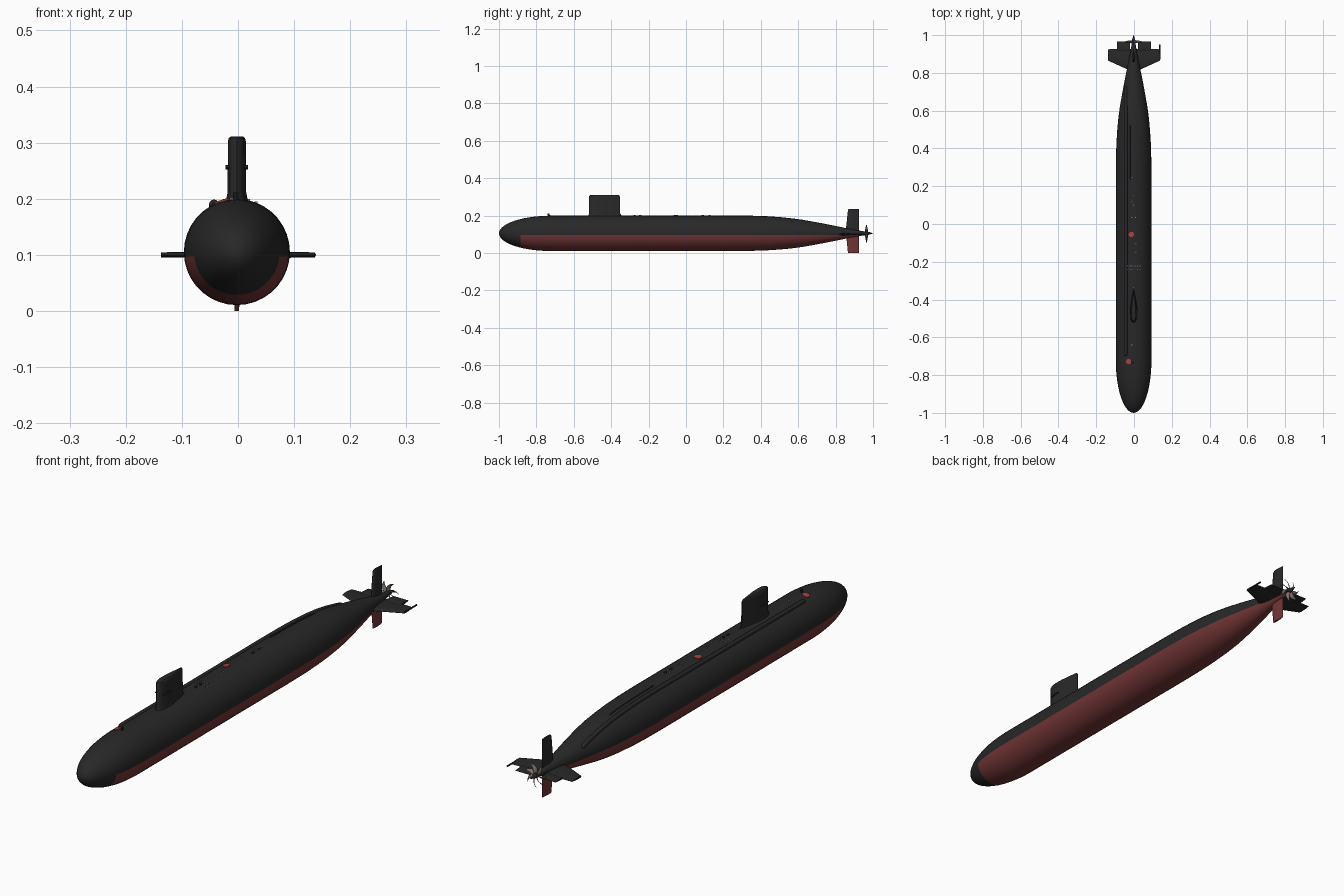
import bpy, bmesh, math
from mathutils import Vector, Matrix

if "Cube" in bpy.data.objects:
    bpy.data.objects.remove(bpy.data.objects["Cube"])

CX, CZ, R = -0.002, 0.105, 0.0945      # hull axis and radius
WATER = 0.097                          # paint line height
NOSE = -0.885                          # red paint starts here


def material(name, col):
    m = bpy.data.materials.new(name)
    m.diffuse_color = (*col, 1)
    m.use_nodes = True
    m.node_tree.nodes["Principled BSDF"].inputs["Base Color"].default_value = m.diffuse_color
    return m


BLACK = material("hull_black", (0.021, 0.021, 0.021))
RED = material("antifouling_red", (0.17, 0.036, 0.036))
HATCH = material("hatch_red", (0.40, 0.055, 0.04))
BRONZE = material("propeller_bronze", (0.20, 0.165, 0.145))
GREY = material("fitting_grey", (0.25, 0.25, 0.25))


def finish(name, bm, mats, angle=35):
    bmesh.ops.recalc_face_normals(bm, faces=bm.faces)
    me = bpy.data.meshes.new(name)
    bm.to_mesh(me)
    bm.free()
    ob = bpy.data.objects.new(name, me)
    bpy.context.collection.objects.link(ob)
    for m in mats:
        me.materials.append(m)
    bpy.ops.object.select_all(action='DESELECT')
    ob.select_set(True)
    bpy.context.view_layer.objects.active = ob
    bpy.ops.object.shade_smooth_by_angle(angle=math.radians(angle))
    return ob


def loft(rings):
    """Skin a list of equal-length closed rings and cap the ends."""
    bm = bmesh.new()
    vs = [[bm.verts.new(p) for p in r] for r in rings]
    n = len(vs[0])
    for a, b in zip(vs, vs[1:]):
        for i in range(n):
            j = (i + 1) % n
            bm.faces.new((a[i], a[j], b[j], b[i]))
    bm.faces.new(vs[0])
    bm.faces.new(vs[-1])
    return bm


def circle(x, y, z, r, n):
    return [(x + r * math.cos(2 * math.pi * i / n), y,
             z + r * math.sin(2 * math.pi * i / n)) for i in range(n)]


def foil(sections, span, thick, origin):
    """Streamlined section lofted along span; sections = (s, y_front, y_back, thickness)."""
    prof = [(0, 0), (.03, .45), (.1, .78), (.25, 1), (.45, .95), (.7, .6), (.9, .25), (1, .08)]
    outline = prof + [(c, -t) for c, t in reversed(prof[1:])]
    S, T, O = Vector(span), Vector(thick), Vector(origin)
    return loft([[O + S * s + T * (t * th / 2) + Vector((0, y0 + c * (y1 - y0), 0))
                  for c, t in outline] for s, y0, y1, th in sections])


# Hull profile: elliptical bow, parallel body, tapering stern
profile = []
for i in range(1, 15):
    a = i / 14 * math.pi / 2
    profile.append((-0.72 - 0.28 * math.cos(a), R * math.sin(a)))
profile.insert(0, (-0.9995, 0.003))
profile += [(NOSE, R * math.sqrt(1 - ((NOSE + .72) / .28) ** 2))]
profile += [(-.3, R), (0, R), (.25, R), (.35, .0935), (.43, .091), (.5, .0865), (.56, .081),
            (.62, .073), (.68, .0625), (.74, .0515), (.8, .0395), (.86, .027),
            (.91, .0175), (.95, .011)]
profile.sort()


def hull_r(y):
    for (y0, r0), (y1, r1) in zip(profile, profile[1:]):
        if y0 <= y <= y1:
            return r0 + (r1 - r0) * (y - y0) / (y1 - y0)
    return 0.01


def deck_z(x, y):
    return CZ + math.sqrt(max(hull_r(y) ** 2 - (x - CX) ** 2, 0))


bm = loft([circle(CX, y, CZ, r, 36) for y, r in profile])
bmesh.ops.bisect_plane(bm, geom=bm.verts[:] + bm.edges[:] + bm.faces[:],
                       plane_co=(0, 0, WATER), plane_no=(0, 0, 1))
for f in bm.faces:
    c = f.calc_center_median()
    f.material_index = int(c.z < WATER and c.y > NOSE)
finish("hull", bm, [BLACK, RED], 50)

# Sail with a small flare at its foot and a rounded top edge
finish("sail", foil([(.185, -.528, -.335, .046), (.202, -.522, -.345, .037), (.212, -.518, -.352, .033),
                     (.302, -.518, -.354, .032), (.308, -.515, -.357, .029), (.311, -.508, -.364, .022)],
                    (0, 0, 1), (1, 0, 0), (CX, 0, 0)), [BLACK])

# Short fittings on both sides of the sail
finish("sail_side_plate", foil([(-.020, -.5, -.45, .008), (.020, -.5, -.45, .008)],
                               (1, 0, 0), (0, 0, 1), (CX, 0, .256)), [BLACK])

# Rudders
finish("upper_rudder", foil([(.1, .852, .925, .014), (.23, .866, .925, .010), (.236, .872, .925, .006)],
                            (0, 0, 1), (1, 0, 0), (CX, 0, 0)), [BLACK])
finish("lower_rudder", foil([(0, .866, .925, .008), (.097, .856, .925, .014)],
                            (0, 0, 1), (1, 0, 0), (CX, 0, 0)), [RED])

# Stern planes, inner flaps
for side, sx in (("left", -1), ("right", 1)):
    finish(side + "_stern_plane", foil([(.005, .805, .928, .013), (.137, .865, .925, .009)],
                                       (sx, 0, 0), (0, 0, 1), (0, 0, .1)), [BLACK])
    finish(side + "_stern_flap", foil([(.022, .915, .965, .007), (.09, .915, .965, .007)],
                                      (sx, 0, 0), (0, 0, 1), (0, 0, .1)), [BLACK])
# Cable guide on the right plane tip
finish("tip_tube", loft([circle(.1355, y, .1, .0035, 10) for y in (.87, .95)]), [BLACK])

# Propeller cone and seven skewed blades
finish("propeller_hub", loft([circle(CX, y, CZ, r, 20) for y, r in
                              ((.945, .0112), (.965, .0105), (.98, .007), (1.0, .0008))]), [BLACK])
bm = bmesh.new()
for k in range(7):
    rows = []
    for i in range(7):
        t = i / 6
        r = .008 + .040 * t
        chord = .011 + .009 * math.sin(math.pi * min(t * .9 + .1, 1)) - .008 * t
        pitch = math.radians(60 - 30 * t)
        ang = 2 * math.pi * k / 7 + .5 * t * t
        row = []
        for c in (-.5, 0, .5):
            a = ang + c * chord * math.cos(pitch) / r
            row.append(bm.verts.new((CX + r * math.sin(a), .965 + c * chord * math.sin(pitch),
                                     CZ + r * math.cos(a))))
        rows.append(row)
    for a, b in zip(rows, rows[1:]):
        for j in range(2):
            bm.faces.new((a[j], a[j + 1], b[j + 1], b[j]))
prop = finish("propeller_blades", bm, [BRONZE])
sol = prop.modifiers.new("thickness", 'SOLIDIFY')
sol.thickness = .0015
sol.offset = 0


# Long array fairing and thin deck line that follow the hull surface
def deck_tube(name, x, y0, y1, r, steps, n=12):
    rings = []
    for i in range(steps + 1):
        y = y0 + (y1 - y0) * i / steps
        rings.append(circle(x, y, deck_z(x, y), r, n))
    for y, s in ((y0, -1), (y1, 1)):      # rounded ends
        for d, k in ((.6, .8), (1, .3)):
            ring = circle(x, y + s * d * r, deck_z(x, y + s * d * r), r * k, n)
            rings.insert(0, ring) if s < 0 else rings.append(ring)
    finish(name, loft(rings), [BLACK])


deck_tube("array_fairing", -.043, -.69, .72, .0085, 60)
deck_tube("deck_line", -.022, .24, .52, .003, 20, 8)


# Round hatches and plates lying on the deck
def disc(name, x, y, r, h, mat, n=20):
    bm = bmesh.new()
    bmesh.ops.create_cone(bm, cap_ends=True, segments=n, radius1=r, radius2=r, depth=h)
    nrm = Vector((x - CX, 0, deck_z(x, y) - CZ))
    bm.transform(Matrix.Translation((x, y, deck_z(x, y))) @ nrm.to_track_quat('Z', 'Y').to_matrix().to_4x4())
    finish(name, bm, [mat])


disc("mid_hatch", -.014, -.055, .014, .004, HATCH)
disc("bow_hatch", -.028, -.728, .014, .005, HATCH)
disc("bow_post", -.004, -.735, .005, .024, BLACK, 10)

# Small grey deck fittings
spots = [(-.012, .245), (.008, .035), (-.010, .035), (.009, -.105), (.009, -.15),
         (CX, -.335), (-.012, -.64), (.006, .12), (-.010, .12), (CX, .15), (CX, .1)]
spots += [(CX + s * d, y) for s in (-1, 1) for d in (.008, .02, .034) for y in (-.222, -.24)]
bm = bmesh.new()
for x, y in spots:
    bmesh.ops.create_cube(bm, size=1, matrix=Matrix.Translation((x, y, deck_z(x, y)))
                          @ Matrix.Diagonal((.006, .004, .004, 1)))
finish("deck_fittings", bm, [GREY])
bm = bmesh.new()
for y in (-.275, -.245, .09, .125):
    bmesh.ops.create_cube(bm, size=1, matrix=Matrix.Translation((.004, y, deck_z(.004, y)))
                          @ Matrix.Diagonal((.006, .012, .008, 1)))
finish("deck_cleats", bm, [BLACK])
